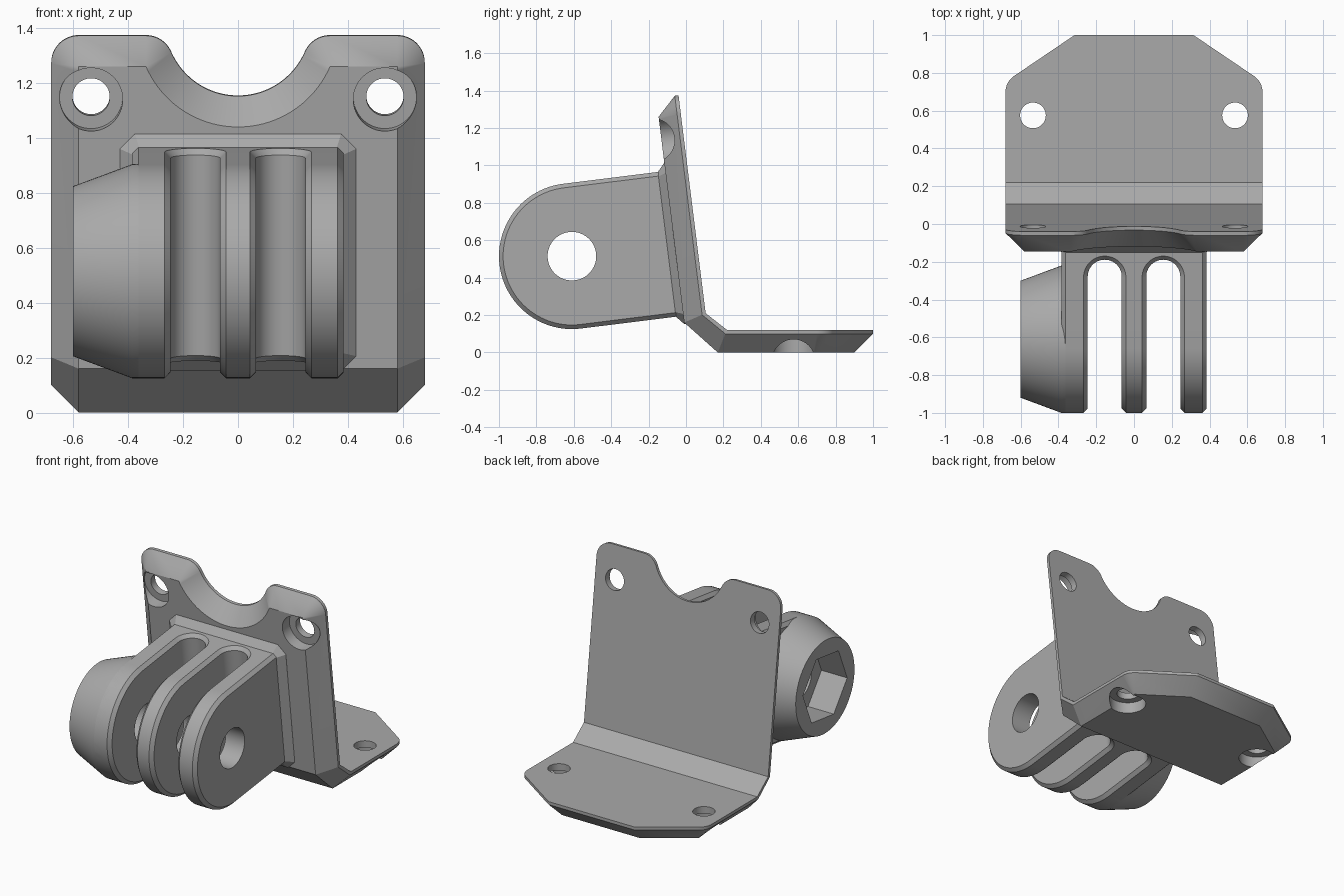
import bpy, bmesh
from math import cos, sin, radians, pi, atan2, degrees
from mathutils import Vector

if "Cube" in bpy.data.objects:
    bpy.data.objects.remove(bpy.data.objects["Cube"])

grey = bpy.data.materials.new("plain grey")
grey.use_nodes = True
grey.diffuse_color = (0.4, 0.4, 0.4, 1)
grey.node_tree.nodes["Principled BSDF"].inputs["Base Color"].default_value = grey.diffuse_color

# Shared directions: the upright plate leans slightly forward
INTO = Vector((0, 0.992, 0.1235))     # from the clamp into the plate
UP = Vector((0, -0.1235, 0.992))      # up along the plate
PIVOT = Vector((0, -0.61, 0.515))     # clamp bolt axis
PLATE_FRONT = 0.552                   # distance from pivot to plate face


def clamp_point(x, v, t):
    return PIVOT + Vector((x, 0, 0)) + v * INTO + t * UP


def upright_point(x, z, depth):
    return Vector((x, -0.04 + (1.375 - z) * 0.1245, z)) - depth * INTO


def foot_point(x, y, depth):
    return Vector((x, y, 0.12 - depth))


def arc(cx, cy, r, a0, a1, n=12):
    angles = [radians(a0 + (a1 - a0) * i / n) for i in range(n + 1)]
    return [(cx + r * cos(a), cy + r * sin(a)) for a in angles]


def circle(cx, cy, r, n=64):
    return arc(cx, cy, r, 0, 360, n)[:-1]


def loft(name, loops, caps=None):
    """Join matching closed loops; caps lists the end faces by index."""
    bm = bmesh.new()
    rows = [[bm.verts.new(p) for p in loop] for loop in loops]
    n = len(rows[0])
    for a, b in zip(rows, rows[1:]):
        for i in range(n):
            j = (i + 1) % n
            bm.faces.new((a[i], a[j], b[j], b[i]))
    for row in (rows[0], rows[-1]):
        for cap in caps or [range(n)]:
            bm.faces.new([row[i] for i in cap])
    bmesh.ops.remove_doubles(bm, verts=bm.verts, dist=0.0005)
    bmesh.ops.recalc_face_normals(bm, faces=bm.faces)
    mesh = bpy.data.meshes.new(name)
    bm.to_mesh(mesh)
    bm.free()
    mesh.materials.append(grey)
    obj = bpy.data.objects.new(name, mesh)
    bpy.context.collection.objects.link(obj)
    return obj


def cut(obj, cutters):
    bpy.context.view_layer.objects.active = obj
    for c in cutters:
        c.hide_render = True
        mod = obj.modifiers.new("cut", "BOOLEAN")
        mod.operation, mod.solver, mod.object = "DIFFERENCE", "EXACT", c
        bpy.ops.object.modifier_apply(modifier=mod.name)


def mirrored(points):
    return points + [(-x, y) for x, y in reversed(points)]


# Bent bracket: upright plate with notch, bend and foot, chamfered outer rim
def upright_outline(inset, end):
    notch = degrees(atan2(0.145, 0.335))
    half = [(inset - 0.68, end)]
    half += arc(-0.58, 1.275, 0.1 - inset, 180, 90)
    half += arc(-0.335, 1.275, 0.1 - inset, 90, notch)
    half += arc(0, 1.42, 0.265 + inset, 180 + notch, 268, 20)
    return mirrored(half)


def foot_outline(inset, end):
    half = [(0.68 - inset, end)]
    half += arc(0.58, 0.7, 0.1 - inset, 0, 56)
    half += [(0.315 - 0.3 * inset, 1 - inset)]
    return mirrored(half)


layers = []
for depth, inset, z_end, y_end in ((0, 0, 0.21, 0.22), (0.02, 0, 0.204, 0.21), (0.12, 0.1, 0.175, 0.17)):
    upper = [upright_point(x, z, depth) for x, z in upright_outline(inset, z_end)]
    lower = [foot_point(x, y, depth) for x, y in foot_outline(inset, y_end)]
    layers.append(upper + lower)
nu, total = len(upper), len(upper) + len(lower)
bracket = loft("bracket", layers, [range(nu), (0, nu - 1, nu, total - 1), range(nu, total)])

# Screw holes with counterbores on the outer face
helpers = []
for place, along in ((upright_point, 1.155), (foot_point, 0.575)):
    for side in (-1, 1):
        for r, d0, d1 in ((0.068, -0.1, 0.2), (0.115, 0.045, 0.2)):
            ring = circle(side * 0.535, along, r)
            helpers.append(loft("screw_cutter", [[place(x, s, d) for x, s in ring] for d in (d0, d1)]))
cut(bracket, helpers)

# Clamp cutters: bolt hole and hexagonal nut pocket
bolt = loft("bolt_cutter", [[clamp_point(x, v, t) for v, t in circle(0, 0, 0.13)] for x in (-0.8, 0.8)])
nut = loft("nut_cutter", [[clamp_point(x, v, t) for v, t in circle(0, 0, 0.235, 6)] for x in (-0.8, -0.41)])
helpers += [bolt, nut]


# Three rounded fingers with chamfered rims
def finger_loop(x, inset):
    r = 0.39 - inset
    outline = [(0.53, r)] + arc(0, 0, r, 90, 270, 48) + [(0.53, -r)]
    return [clamp_point(x, v, t) for v, t in outline]


CH = 0.022
parts = [bracket]
for name, x0, x1 in (("right_finger", -0.385, -0.245), ("middle_finger", -0.065, 0.065),
                     ("left_finger", 0.245, 0.385)):
    finger = loft(name, [finger_loop(x0, CH), finger_loop(x0 + CH, 0),
                         finger_loop(x1 - CH, 0), finger_loop(x1, CH)])
    cut(finger, [bolt, nut])
    parts.append(finger)

# Conical nut housing on the right finger
housing = loft("nut_housing", [[clamp_point(x, v, t) for v, t in circle(0, 0, r, 96)]
                               for x, r in ((-0.6, 0.31), (-0.385, 0.39), (-0.3, 0.39))])
cut(housing, [bolt, nut])
parts.append(housing)

# Webs closing the slots with a rounded, chamfered end
for name, cx in (("right_slot_web", -0.155), ("left_slot_web", 0.155)):
    loops = []
    for t, r in ((-0.39, 0.09 + CH), (CH - 0.39, 0.09), (0.39 - CH, 0.09), (0.39, 0.09 + CH)):
        w = 0.09 + CH
        outline = [(cx + w, 0.53), (cx + w, 0.38)] + arc(cx, 0.38, r, 0, 180, 32)
        outline += [(cx - w, 0.38), (cx - w, 0.53)]
        loops.append([clamp_point(x, v, t) for x, v in outline])
    parts.append(loft(name, loops))


# Flared base where the clamp meets the plate
def base_loop(v, w, h, c):
    quarter = [(w, h - c), (w - c, h)]
    top = quarter + [(-x, t) for x, t in reversed(quarter)]
    return [clamp_point(x, v, t) for x, t in top + [(-x, -t) for x, t in top]]


parts.append(loft("clamp_base", [base_loop(0.512, 0.385, 0.39, 0.025),
                                 base_loop(PLATE_FRONT, 0.43, 0.435, 0.055),
                                 base_loop(PLATE_FRONT + 0.02, 0.43, 0.435, 0.055)]))

for h in helpers:
    bpy.data.objects.remove(h)

# Smooth the round surfaces and keep the edges crisp
bpy.ops.object.select_all(action="DESELECT")
for p in parts:
    p.select_set(True)
bpy.context.view_layer.objects.active = bracket
bpy.ops.object.shade_smooth_by_angle(angle=radians(25))
